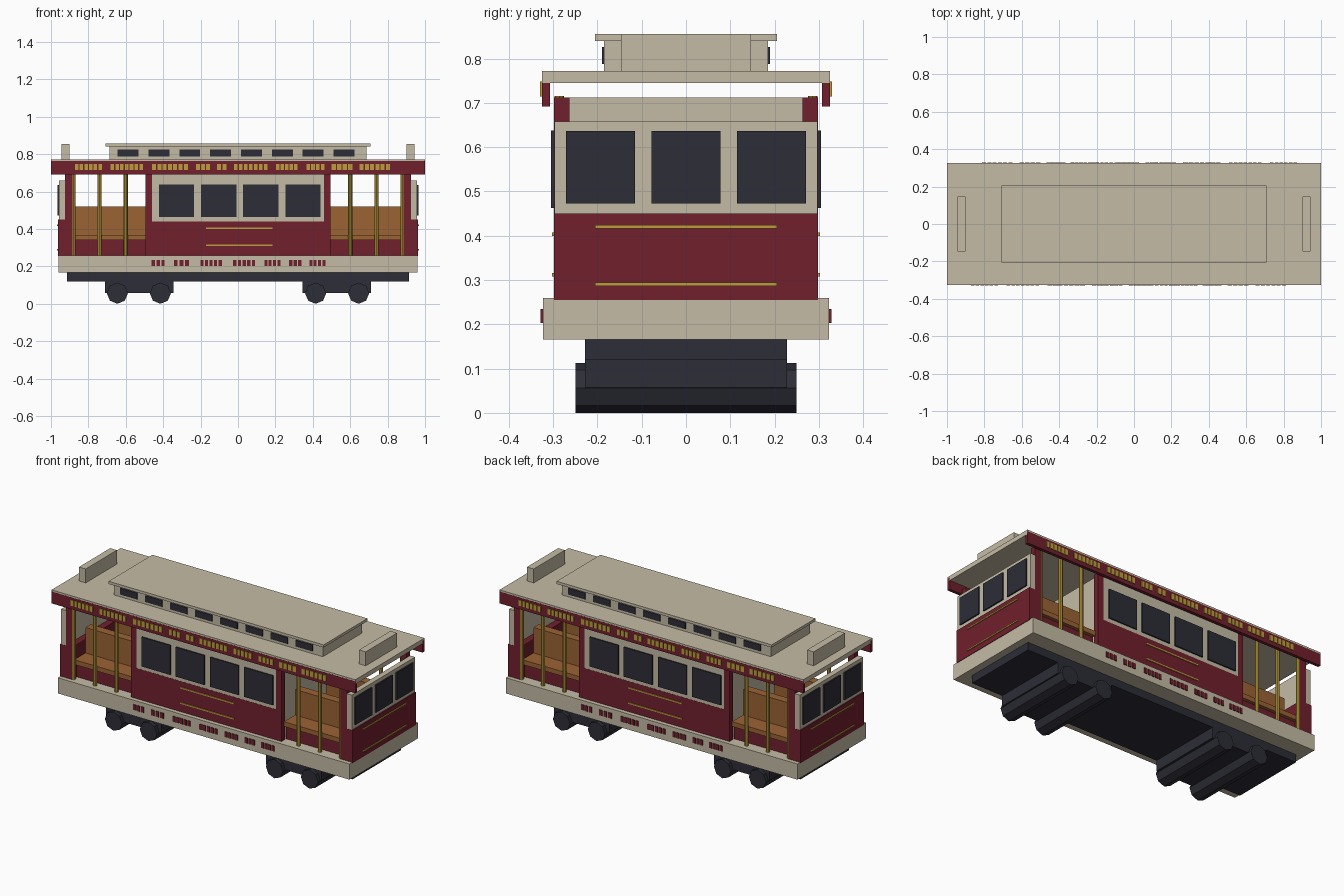
import bpy, bmesh, math
from mathutils import Matrix, Vector

if "Cube" in bpy.data.objects:
    bpy.data.objects.remove(bpy.data.objects["Cube"])


def material(name, rgb):
    m = bpy.data.materials.new(name)
    m.diffuse_color = (*rgb, 1)
    m.use_nodes = True
    m.node_tree.nodes["Principled BSDF"].inputs["Base Color"].default_value = m.diffuse_color
    return m


CREAM = material("cream", (0.56, 0.50, 0.375))
RED = material("dark red", (0.165, 0.014, 0.026))
DARK = material("charcoal", (0.026, 0.027, 0.038))
GOLD = material("gold", (0.52, 0.34, 0.045))
WOOD = material("wood", (0.33, 0.125, 0.035))


def add_box(bm, x, y, z):
    size = Vector((x[1] - x[0], y[1] - y[0], z[1] - z[0]))
    mid = Vector((x[0] + x[1], y[0] + y[1], z[0] + z[1])) / 2
    bmesh.ops.create_cube(bm, size=1, matrix=Matrix.Translation(mid) @ Matrix.Diagonal((*size, 1)))


def finish(bm, name, mat):
    mesh = bpy.data.meshes.new(name)
    bm.to_mesh(mesh)
    bm.free()
    mesh.materials.append(mat)
    ob = bpy.data.objects.new(name, mesh)
    bpy.context.collection.objects.link(ob)
    return ob


def boxes(name, mat, items, turn=False, quad=False):
    """Boxes as (x, y, z) ranges; turn adds a half-turned copy, quad mirrors in x and y."""
    bm = bmesh.new()
    signs = [(1, 1)]
    if turn:
        signs = [(1, 1), (-1, -1)]
    if quad:
        signs = [(1, 1), (-1, 1), (1, -1), (-1, -1)]
    for x, y, z in items:
        for sx, sy in signs:
            add_box(bm, sorted(v * sx for v in x), sorted(v * sy for v in y), z)
    return finish(bm, name, mat)


def cylinders(name, mat, items, radius, length, sides, rot):
    bm = bmesh.new()
    for p in items:
        bmesh.ops.create_cone(bm, cap_ends=True, segments=sides, radius1=radius, radius2=radius,
                              depth=length, matrix=Matrix.Translation(p) @ rot)
    return finish(bm, name, mat)


def sym(a):
    return (-a, a)


# Undercarriage
boxes("underframe", DARK, [(sym(0.915), sym(0.228), (0.12, 0.168))])
boxes("bogie", DARK, [((0.345, 0.71), sym(0.228), (0.057, 0.12))], turn=True)
cylinders("wheels", DARK, [(x, 0, 0.0565) for x in (-0.645, -0.415, 0.415, 0.645)],
          0.0565, 0.5, 8, Matrix.Rotation(math.pi / 2, 4, 'X'))

# Platform with skirt dashes
boxes("platform", CREAM, [(sym(0.96), sym(0.323), (0.166, 0.259))])


def dashes(groups, y, z, step, fill):
    out = []
    for a, b in groups:
        n = max(1, round((b - a) / step))
        w = (b - a) / n
        for i in range(n):
            x = a + (i + 0.5) * w
            out.append(((x - w * fill / 2, x + w * fill / 2), y, z))
    return out


skirt_groups = [(-0.465, -0.388), (-0.348, -0.258), (-0.205, -0.083), (-0.03, 0.096),
                (0.137, 0.23), (0.27, 0.342), (0.378, 0.47)]
boxes("skirt_dashes", RED, dashes(skirt_groups, (-0.328, -0.322), (0.203, 0.235), 0.026, 0.7), turn=True)

# Central cabin
boxes("cabin_core", CREAM, [(sym(0.475), sym(0.285), (0.25, 0.712)),
                            (sym(0.46), sym(0.297), (0.44, 0.712))])
boxes("cabin_lower_panel", RED, [(sym(0.46), (-0.298, -0.28), (0.255, 0.44))], turn=True)
boxes("cabin_corner_post", RED, [((0.46, 0.495), (0.263, 0.298), (0.255, 0.712))], quad=True)
boxes("cabin_windows", DARK, [((c - 0.094, c + 0.094), (-0.305, -0.296), (0.463, 0.638))
                              for c in (-0.328, -0.103, 0.122, 0.347)], turn=True)
boxes("cabin_stripes", GOLD, [((-0.17, 0.185), (-0.303, -0.297), (z - 0.004, z + 0.004))
                              for z in (0.403, 0.312)], turn=True)

# End walls with windows and stripes
boxes("end_wall_lower", RED, [((0.885, 0.963), sym(0.298), (0.255, 0.45))], turn=True)
boxes("end_wall_upper", CREAM, [((0.925, 0.957), sym(0.297), (0.45, 0.658))], turn=True)
boxes("end_post", RED, [((0.885, 0.925), (0.263, 0.298), (0.45, 0.712))], quad=True)
boxes("end_windows", DARK, [((0.956, 0.965), (c - 0.078, c + 0.078), (0.473, 0.636))
                            for c in (-0.193, 0, 0.193)], turn=True)
boxes("end_stripes", GOLD, [((0.962, 0.968), sym(0.206), (z - 0.004, z + 0.004))
                            for z in (0.29, 0.42)], turn=True)

# Outward facing benches in the open sections
boxes("bench_base", RED, [((0.495, 0.885), (0.1, 0.255), (0.255, 0.34))], quad=True)
boxes("bench_seat", WOOD, [((0.495, 0.885), (0.1, 0.275), (0.34, 0.368))], quad=True)
boxes("bench_back", WOOD, [((0.495, 0.885), (0.12, 0.17), (0.36, 0.52))], quad=True)

# Grab poles
cylinders("grab_poles", GOLD, [(sx * x, sy * 0.286, 0.486) for x in (0.6, 0.74, 0.88)
                               for sx in (-1, 1) for sy in (-1, 1)],
          0.011, 0.46, 8, Matrix.Identity(4))

# Roof and side fascia with dashes
boxes("roof", CREAM, [(sym(1), sym(0.325), (0.745, 0.772))])
boxes("fascia", RED, [(sym(1), (-0.3255, -0.307), (0.692, 0.762))], turn=True)
fascia_groups = [(-0.875, -0.725), (-0.685, -0.505), (-0.463, -0.265), (-0.227, -0.147), (-0.115, -0.057),
                 (-0.025, 0.162), (0.2, 0.322), (0.362, 0.466), (0.497, 0.615), (0.647, 0.815)]
boxes("fascia_dashes", GOLD, dashes(fascia_groups, (-0.330, -0.325), (0.714, 0.748), 0.027, 0.75), turn=True)

# Raised clerestory
boxes("clerestory", CREAM, [(sym(0.688), sym(0.185), (0.77, 0.842))])
boxes("clerestory_roof", CREAM, [(sym(0.708), sym(0.206), (0.84, 0.856))])
boxes("clerestory_windows", DARK, [((c - 0.056, c + 0.056), (-0.19, -0.184), (0.788, 0.826))
                                   for c in [-0.588 + 0.165 * i for i in range(8)]], turn=True)

# Blank sign boxes on the roof ends
boxes("roof_sign_box", CREAM, [((0.9, 0.944), sym(0.147), (0.77, 0.855))], turn=True)
